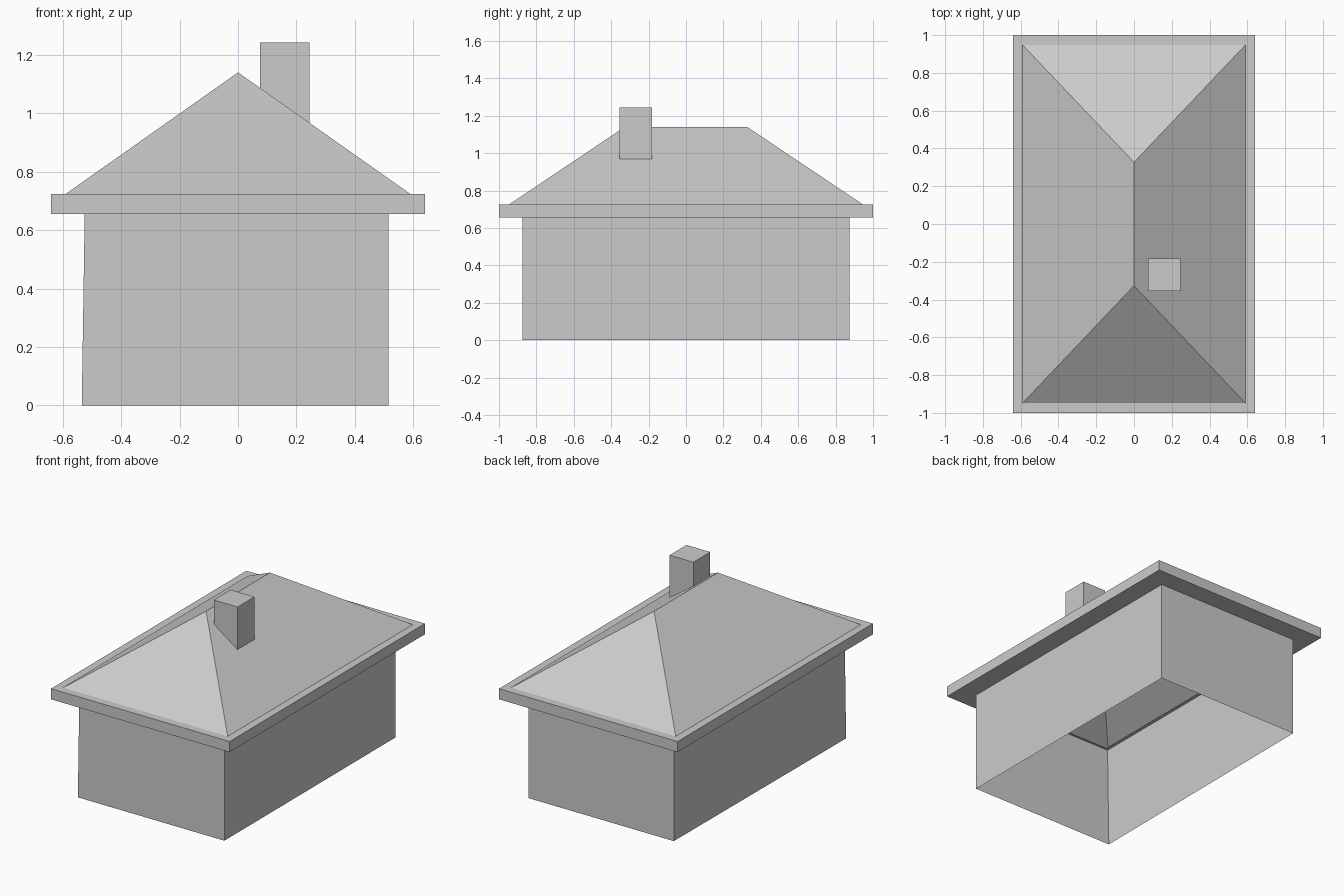
import bpy

if "Cube" in bpy.data.objects:
    bpy.data.objects.remove(bpy.data.objects["Cube"])

grey = bpy.data.materials.new("plain grey")
grey.diffuse_color = (0.6, 0.6, 0.6, 1)
grey.use_nodes = True
grey.node_tree.nodes["Principled BSDF"].inputs["Base Color"].default_value = grey.diffuse_color


def make(name, verts, faces):
    mesh = bpy.data.meshes.new(name)
    mesh.from_pydata(verts, [], faces)
    mesh.materials.append(grey)
    mesh.update()
    obj = bpy.data.objects.new(name, mesh)
    bpy.context.collection.objects.link(obj)
    return obj


def rect(x, y, z):
    """Counter-clockwise rectangle, starting front left."""
    return [(-x, -y, z), (x, -y, z), (x, y, z), (-x, y, z)]


def band(a, b):
    """Four quads joining vertex loop a to vertex loop b."""
    return [(a + i, a + (i + 1) % 4, b + (i + 1) % 4, b + i) for i in range(4)]


EAVE_LOW, EAVE_TOP, RIDGE = 0.655, 0.724, 1.14
ROOF_X, ROOF_Y, RIDGE_Y = 0.59, 0.948, 0.327

# Walls: open box, front left corner leaning out at the foot
X0, X1, Y = -0.525, 0.515, 0.875
foot = [(X0 - 0.01, -Y, 0), (X1, -Y, 0), (X1, Y, 0), (X0, Y, 0)]
head = [(X0, -Y, EAVE_LOW), (X1, -Y, EAVE_LOW), (X1, Y, EAVE_LOW), (X0, Y, EAVE_LOW)]
make("walls", foot + head, band(0, 4))

# Eaves: soffit, fascia and top ledge as one folded strip
make("eaves",
     rect(0.502, 0.86, EAVE_LOW) + rect(0.64, 1.0, EAVE_LOW)
     + rect(0.64, 1.0, EAVE_TOP) + rect(ROOF_X, ROOF_Y, EAVE_TOP),
     band(0, 4) + band(4, 8) + band(8, 12))

# Hipped roof: two triangles and two long slopes
make("hip_roof",
     rect(ROOF_X, ROOF_Y, EAVE_TOP) + [(0, -RIDGE_Y, RIDGE), (0, RIDGE_Y, RIDGE)],
     [(0, 1, 4), (1, 2, 5, 4), (2, 3, 5), (3, 0, 4, 5)])

# Chimney: its foot follows the right slope
def slope(x):
    return RIDGE - (RIDGE - EAVE_TOP) * x / ROOF_X

CX0, CX1, CY0, CY1 = 0.075, 0.245, -0.355, -0.182
plan = [(CX0, CY0), (CX1, CY0), (CX1, CY1), (CX0, CY1)]
make("chimney",
     [(x, y, slope(x) - 0.003) for x, y in plan] + [(x, y, 1.243) for x, y in plan],
     band(0, 4) + [(4, 5, 6, 7)])
